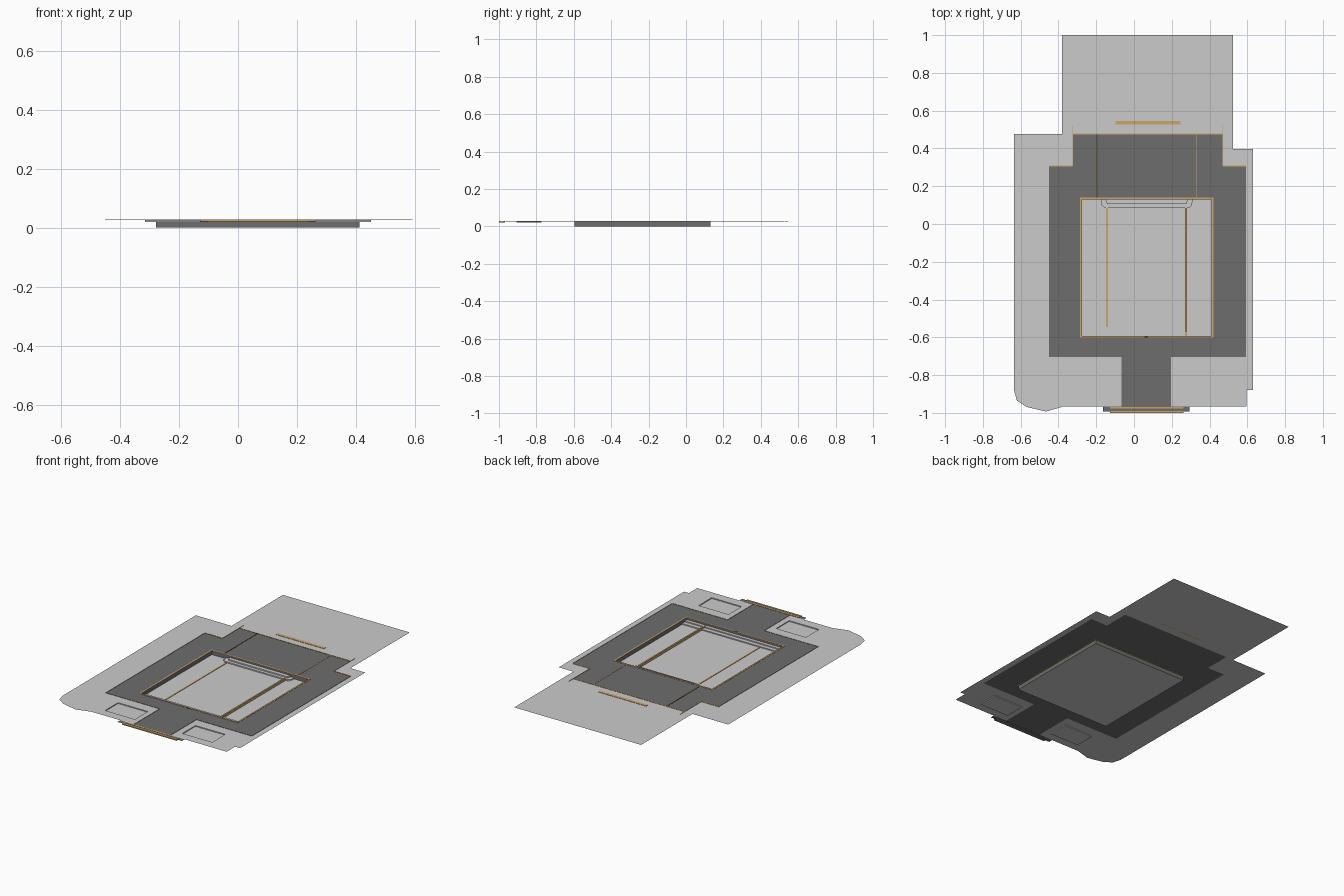
import bpy, bmesh

if "Cube" in bpy.data.objects:
    bpy.data.objects.remove(bpy.data.objects["Cube"])

Z = 0.026  # ground level


def material(name, rgb):
    m = bpy.data.materials.new(name)
    m.diffuse_color = (*rgb, 1)
    m.use_nodes = True
    m.node_tree.nodes["Principled BSDF"].inputs["Base Color"].default_value = m.diffuse_color
    return m


LIGHT = material("light grey", (0.60, 0.60, 0.60))
DARK = material("dark grey", (0.155, 0.155, 0.155))
TAN = material("tan", (0.60, 0.38, 0.13))
BROWN = material("dark brown", (0.10, 0.055, 0.02))


def finish(name, bm, mat):
    me = bpy.data.meshes.new(name)
    bm.to_mesh(me)
    bm.free()
    me.materials.append(mat)
    ob = bpy.data.objects.new(name, me)
    bpy.context.collection.objects.link(ob)
    return ob


def rect(x0, x1, y0, y1):
    return [(x0, y0), (x1, y0), (x1, y1), (x0, y1)]


def sheet(name, loops, z, mat):
    """Flat sheet from an outline followed by hole outlines."""
    bm = bmesh.new()
    for loop in loops:
        vs = [bm.verts.new((x, y, z)) for x, y in loop]
        for i, v in enumerate(vs):
            bm.edges.new((vs[i - 1], v))
    bmesh.ops.triangle_fill(bm, edges=bm.edges[:], use_beauty=True)
    for f in bm.faces:
        f.normal_update()
        if f.normal.z < 0:
            f.normal_flip()
    return finish(name, bm, mat)


def wall(name, path, z0, z1, mat, closed=True):
    """Thin upright band that follows a path."""
    bm = bmesh.new()
    lo = [bm.verts.new((x, y, z0)) for x, y in path]
    hi = [bm.verts.new((x, y, z1)) for x, y in path]
    for i in range(0 if closed else 1, len(path)):
        bm.faces.new((lo[i - 1], lo[i], hi[i], hi[i - 1]))
    return finish(name, bm, mat)


def prism(name, outline, z0, z1, mat):
    bm = bmesh.new()
    f = bm.faces.new([bm.verts.new((x, y, z0)) for x, y in outline])
    up = bmesh.ops.extrude_face_region(bm, geom=[f])
    bmesh.ops.translate(bm, vec=(0, 0, z1 - z0),
                        verts=[v for v in up["geom"] if isinstance(v, bmesh.types.BMVert)])
    bmesh.ops.recalc_face_normals(bm, faces=bm.faces[:])
    return finish(name, bm, mat)


# Outlines
pit = rect(-0.278, 0.412, -0.595, 0.132)
planters = [rect(-0.315, -0.102, -0.905, -0.772), rect(0.237, 0.45, -0.905, -0.772)]
paving = [(-0.065, -0.965), (-0.065, -0.705), (-0.45, -0.705), (-0.45, 0.307),
          (-0.325, 0.307), (-0.325, 0.477), (0.47, 0.477), (0.47, 0.307),
          (0.592, 0.307), (0.592, -0.705), (0.197, -0.705), (0.197, -0.965)]
border = [(0.595, -0.965), (0.595, -0.88), (0.63, -0.88), (0.63, 0.397), (0.525, 0.397),
          (0.525, 1.0), (-0.38, 1.0), (-0.38, 0.477), (-0.635, 0.477), (-0.635, -0.88),
          (-0.62, -0.935), (-0.57, -0.968), (-0.465, -0.993), (-0.37, -0.965)]

# Ground and paving
sheet("ground", [paving + border] + planters, Z, LIGHT)
sheet("paving", [paving, pit], Z, DARK)

# Shallow planters either side of the path
for i, p in enumerate(planters):
    sheet(f"planter_floor_{i}", [p], 0.020, LIGHT)
    wall(f"planter_wall_{i}", p, 0.020, Z, LIGHT)

# Sunken court
sheet("court_floor", [pit], 0.0, LIGHT)
wall("court_wall", pit, 0.0, Z, DARK)
for i, (y, h) in enumerate([(-0.547, 0.007), (-0.573, 0.014)]):
    prism(f"front_step_{i}", rect(-0.277, 0.411, -0.594, y), 0.0005, h, LIGHT)
prism("back_step_low", [(-0.175, 0.131), (-0.172, 0.1), (-0.155, 0.086), (0.293, 0.086),
                        (0.307, 0.1), (0.31, 0.131)], 0.0005, 0.008, LIGHT)
prism("back_step_high", [(-0.152, 0.131), (-0.142, 0.106), (0.277, 0.106), (0.287, 0.131)],
      0.0005, 0.016, LIGHT)
for i, (x, y0) in enumerate([(-0.143, -0.546), (0.275, -0.594)]):
    prism(f"floor_strip_{i}", rect(x - 0.005, x + 0.005, y0, 0.085), 0.0005,
          0.003 if i == 0 else 0.0155, TAN)

# Rim around the court
for i, r in enumerate([rect(-0.286, -0.276, -0.601, 0.140), rect(0.410, 0.420, -0.601, 0.140),
                       rect(-0.276, 0.410, -0.601, -0.593), rect(-0.276, 0.410, 0.130, 0.140)]):
    prism(f"court_rim_{i}", r, Z - 0.001, Z + 0.0015, TAN)
prism("drain", rect(0.055, 0.075, -0.603, -0.595), Z, Z + 0.002, BROWN)

# Low edging along the paving
wall("paving_edge", paving, Z, Z + 0.002, TAN, closed=False)
t = 0.0025
for i, r in enumerate([rect(-0.325, 0.47, 0.477 - t, 0.477 + t),
                       rect(-0.45, -0.325, 0.307 - t, 0.307 + t),
                       rect(0.47, 0.592, 0.307 - t, 0.307 + t),
                       rect(-0.325 - t / 2, -0.325 + t / 2, 0.307, 0.525),
                       rect(0.47 - t / 2, 0.47 + t / 2, 0.307, 0.525)]):
    prism(f"edging_{i}", r, Z, Z + 0.002, TAN)
prism("left_divider", rect(-0.199, -0.192, 0.14, 0.476), Z, Z + 0.0015, BROWN)
prism("right_divider", rect(0.327, 0.331, 0.14, 0.476), Z, Z + 0.0015, TAN)

# Back bench strip
prism("bench_strip", rect(-0.098, 0.245, 0.526, 0.546), Z, Z + 0.002, TAN)

# Entrance threshold
sheet("threshold_plate", [rect(-0.165, 0.295, -0.993, -0.965)], Z, DARK)
prism("threshold_step", rect(-0.125, 0.26, -0.995, -0.968), 0.021, Z + 0.001, DARK)
for i, y in enumerate([-0.995, -0.973]):
    prism(f"threshold_bar_{i}", rect(-0.128, 0.263, y - 0.005, y + 0.005), 0.021, Z + 0.002, TAN)
